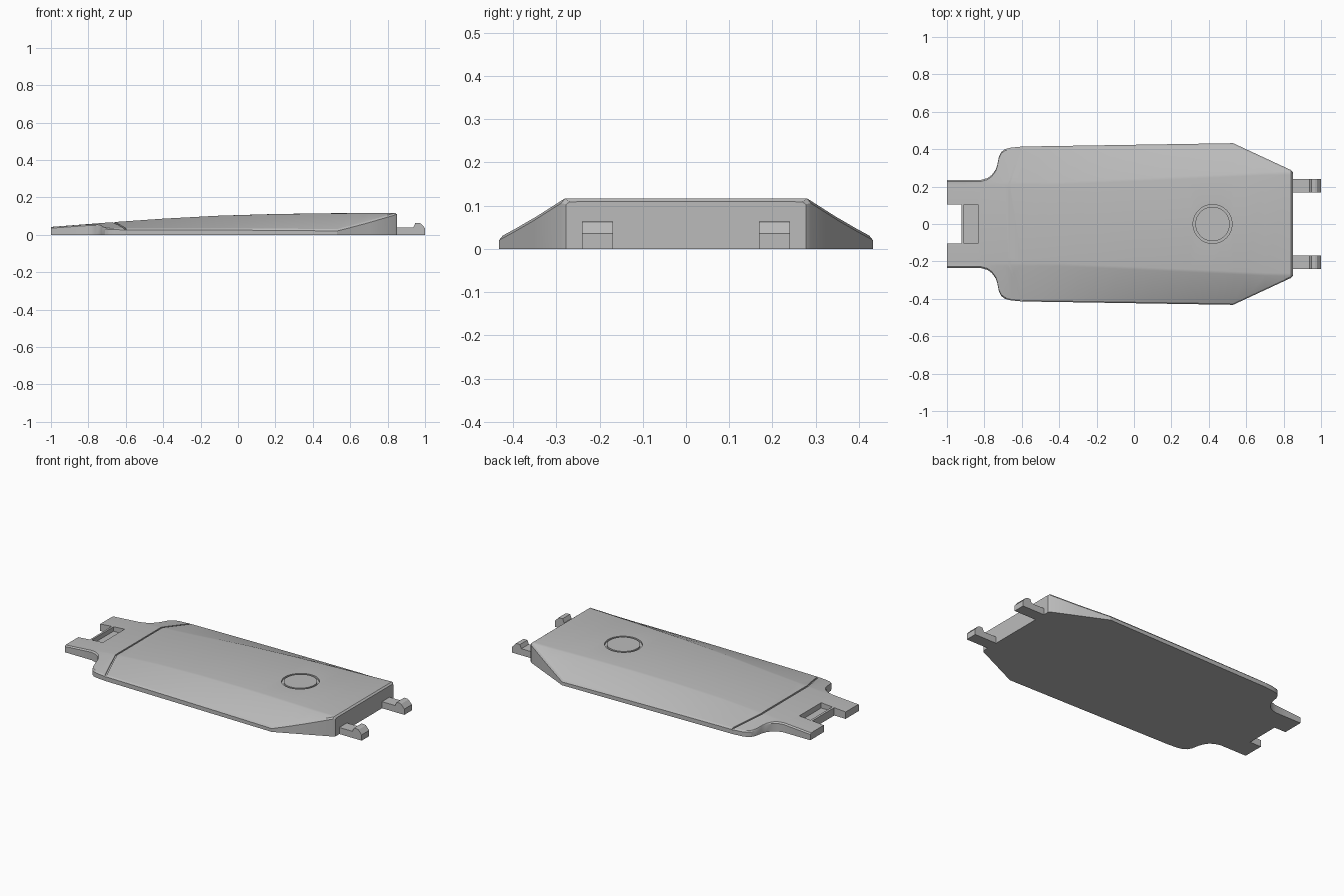
import bpy, bmesh, math

cube = bpy.data.objects.get("Cube")
if cube:
    bpy.data.objects.remove(cube)

grey = bpy.data.materials.new("plain_grey")
grey.use_nodes = True
grey.diffuse_color = (0.5, 0.5, 0.5, 1)
grey.node_tree.nodes["Principled BSDF"].inputs["Base Color"].default_value = (0.5, 0.5, 0.5, 1)

# Plan outline, top ridge and height along the length
OUTLINE = [(-1, .235), (-.82, .235), (-.785, .245), (-.76, .262), (-.74, .29), (-.73, .32),
           (-.722, .36), (-.71, .385), (-.69, .4), (-.66, .408), (-.6, .414), (.53, .432),
           (.84, .288), (.85, .277)]
RIDGE = [(-1, .22), (-.4, .222), (.85, .28)]
HEIGHT = [(-1, .042), (-.66, .068), (-.4, .086), (-.1, .102), (.2, .111), (.5, .115),
          (.84, .117), (.85, .109)]


def lerp(table, x):
    for (a, u), (b, v) in zip(table, table[1:]):
        if x <= b:
            return u + (v - u) * max(0, x - a) / (b - a)
    return table[-1][1]


def surface(x, y):
    """Height of the flat top and its sloping flanks."""
    top, ridge = lerp(HEIGHT, x), lerp(RIDGE, x)
    slope = (top - .03) / (.425 - ridge)
    return top - max(0, abs(y) - ridge) * slope


def section(x):
    w = lerp(OUTLINE, x)
    r = min(lerp(RIDGE, x), w - .013)
    half = [(r - .012, surface(x, r - .012)), (r + .003, surface(x, r + .003) - .001),
            (w - .008, surface(x, w - .008)), (w, surface(x, w) - .006), (w, 0)]
    ring = half + [(-y, z) for y, z in reversed(half)]
    return [(x, y, z) for y, z in ring]


def loft(name, rings):
    """Skin closed rings into a capped solid."""
    bm = bmesh.new()
    loops = [[bm.verts.new(p) for p in ring] for ring in rings]
    n = len(loops[0])
    for a, b in zip(loops, loops[1:]):
        for i in range(n):
            j = (i + 1) % n
            bm.faces.new((a[i], a[j], b[j], b[i]))
    bm.faces.new(loops[0])
    bm.faces.new(loops[-1])
    bmesh.ops.recalc_face_normals(bm, faces=bm.faces)
    mesh = bpy.data.meshes.new(name)
    bm.to_mesh(mesh)
    bm.free()
    mesh.materials.append(grey)
    obj = bpy.data.objects.new(name, mesh)
    bpy.context.collection.objects.link(obj)
    return obj


def box(name, x0, x1, y0, y1, z0, z1):
    return loft(name, [[(x, y0, z0), (x, y1, z0), (x, y1, z1), (x, y0, z1)] for x in (x0, x1)])


def cut(target, cutter):
    mod = target.modifiers.new("cut", 'BOOLEAN')
    mod.operation, mod.solver, mod.object = 'DIFFERENCE', 'EXACT', cutter
    bpy.context.view_layer.objects.active = target
    bpy.ops.object.modifier_apply(modifier=mod.name)
    bpy.data.objects.remove(cutter)


# Cover body
stations = sorted({x for x, _ in OUTLINE + HEIGHT} | {-.9 + i * .1 for i in range(17)})
stations = [x for i, x in enumerate(stations) if i == 0 or x - stations[i - 1] > .002]
body = loft("cover_body", [section(x) for x in stations])

# Tail notch and shallow pocket behind it
cut(body, box("notch_cutter", -1.1, -.923, -.105, .105, -.1, .2))
cut(body, box("pocket_cutter", -.91, -.835, -.105, .105, .022, .2))

# Bent seam line across the tail
rings = []
for i in range(-10, 11):
    y = i * .044
    x = -.665 + max(0, abs(y) - .22) * .33
    z = surface(x, y) - .007
    rings.append([(x - .005, y, z), (x + .005, y, z), (x + .005, y, .2), (x - .005, y, .2)])
cut(body, loft("seam_cutter", rings))

# Round button outlined by a ring groove
bpy.ops.mesh.primitive_cylinder_add(vertices=64, radius=.104, depth=.1, location=(.42, 0, .154))
ring_cutter = bpy.context.object
bpy.ops.mesh.primitive_cylinder_add(vertices=64, radius=.092, depth=.3, location=(.42, 0, .154))
cut(ring_cutter, bpy.context.object)
cut(body, ring_cutter)
body.data.materials.clear()
body.data.materials.append(grey)
for poly in body.data.polygons:
    poly.material_index = 0

bpy.ops.object.select_all(action='DESELECT')
body.select_set(True)
bpy.context.view_layer.objects.active = body
bpy.ops.object.shade_smooth_by_angle(angle=math.radians(24))

# Pair of snap hooks on the thick end
HOOK = [(.83, 0), (1, 0), (1, .035), (.978, .06), (.968, .063), (.948, .063), (.938, .04), (.83, .04)]
for name, y in (("left_end_hook_back", .205), ("right_end_hook_front", -.205)):
    loft(name, [[(x, y + s, z) for x, z in HOOK] for s in (-.036, .036)])
